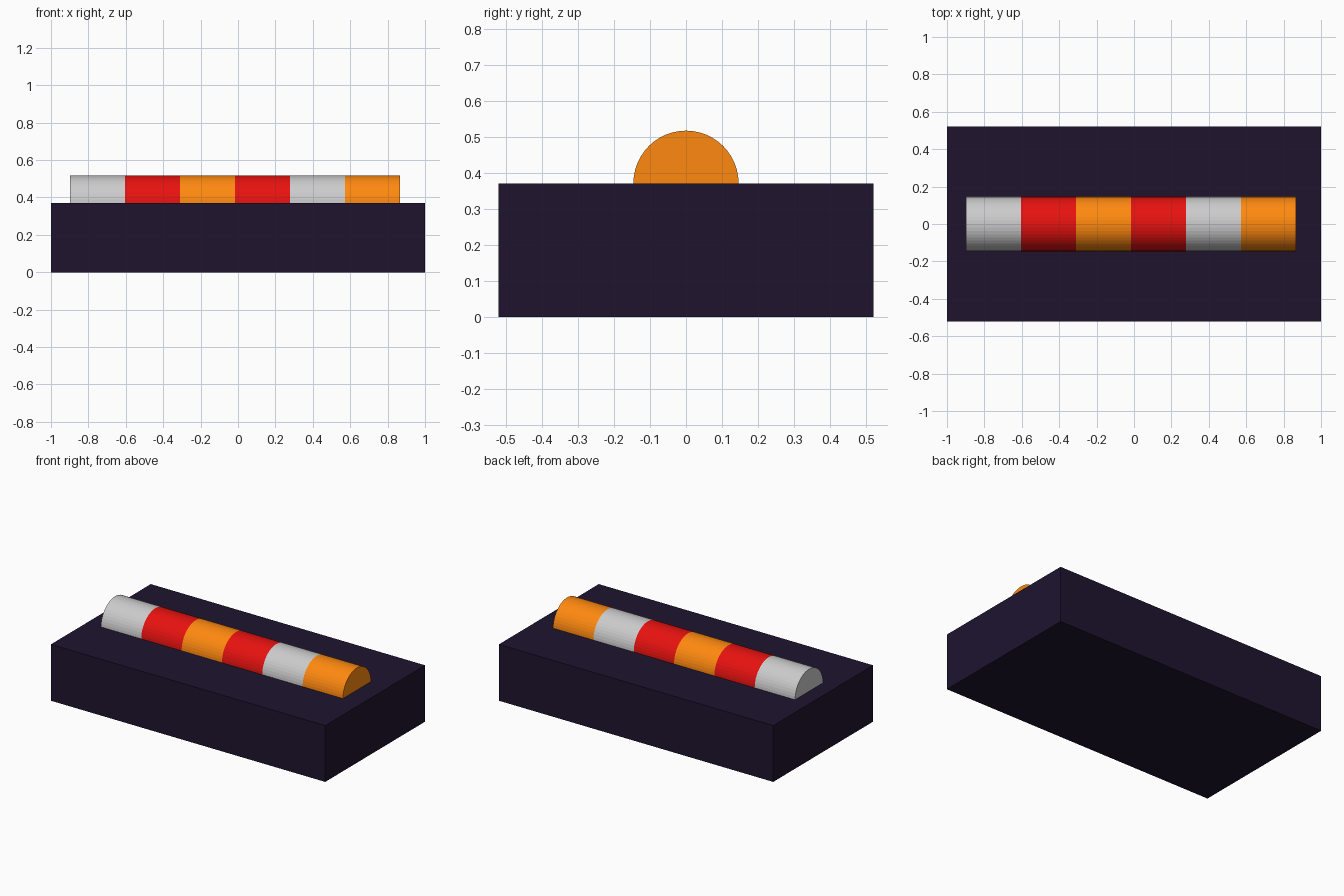
import bpy
from math import pi

if "Cube" in bpy.data.objects:
    bpy.data.objects.remove(bpy.data.objects["Cube"])


def material(name, rgb):
    mat = bpy.data.materials.new(name)
    mat.diffuse_color = (*rgb, 1.0)
    mat.use_nodes = True
    mat.node_tree.nodes["Principled BSDF"].inputs["Base Color"].default_value = mat.diffuse_color
    return mat


# Base block
W, D, H = 2.0, 1.04, 0.371
bpy.ops.mesh.primitive_cube_add(size=1, location=(0, 0, H / 2))
base = bpy.context.object
base.name = "base_block"
base.scale = (W, D, H)
bpy.ops.object.transform_apply(location=False, rotation=False, scale=True)
base.data.materials.append(material("dark_purple", (0.013, 0.007, 0.028)))

# Row of coloured cylinders, half sunk into the base
red = material("red", (0.8, 0.006, 0.005))
orange = material("orange", (1.0, 0.25, 0.005))
START, LENGTH, RADIUS = -0.897, 0.294, 0.146
for i, mat in enumerate([None, red, orange, red, None, orange]):
    bpy.ops.mesh.primitive_cylinder_add(
        vertices=48, radius=RADIUS, depth=LENGTH,
        location=(START + LENGTH * (i + 0.5), 0, H), rotation=(0, pi / 2, 0))
    segment = bpy.context.object
    segment.name = f"light_segment_{i + 1}"
    if mat:
        segment.data.materials.append(mat)
